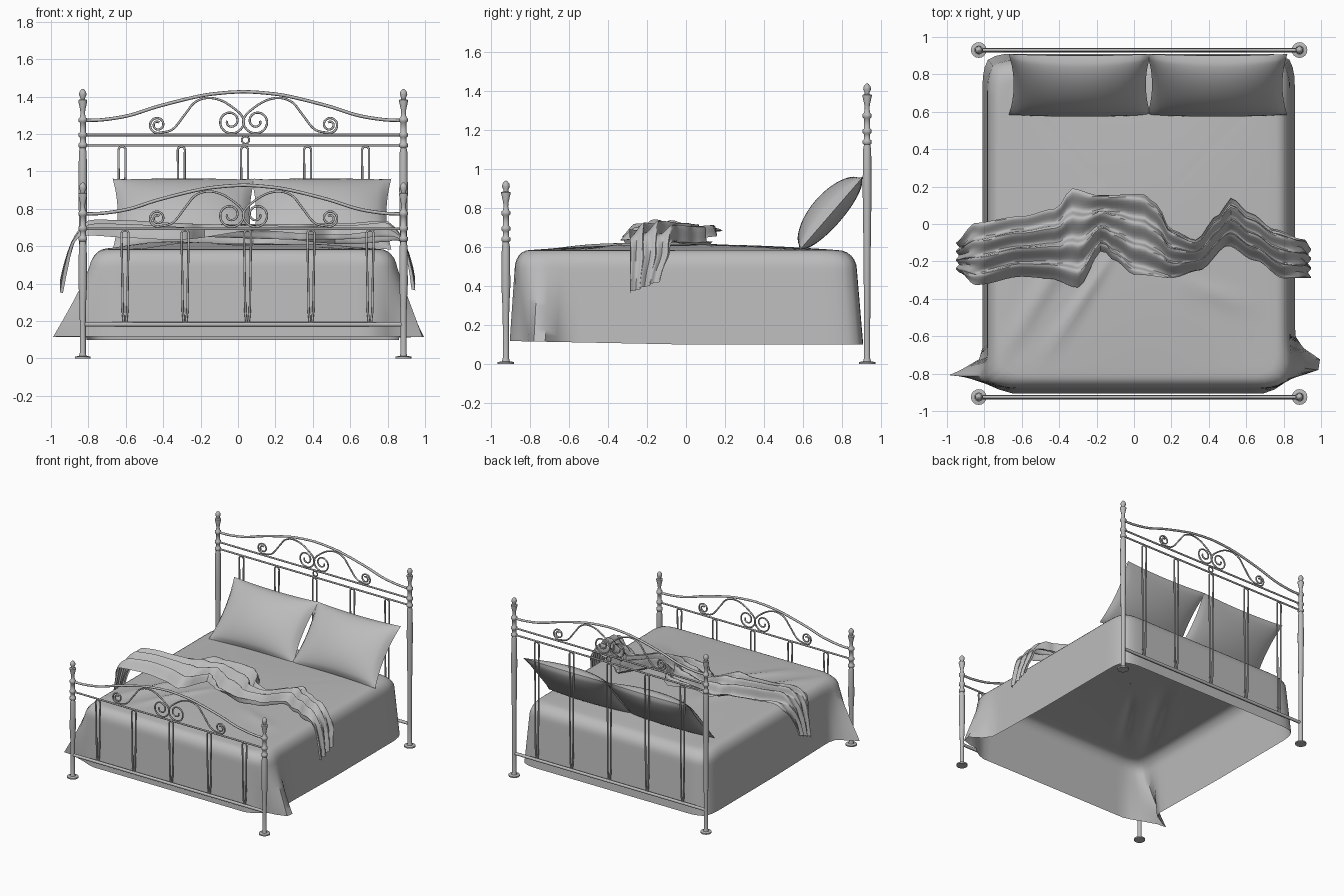
import bpy, bmesh, math
from mathutils import Vector

if "Cube" in bpy.data.objects:
    bpy.data.objects.remove(bpy.data.objects["Cube"])

grey = bpy.data.materials.new("soft_grey")
grey.diffuse_color = (0.5, 0.5, 0.5, 1)
grey.use_nodes = True
grey.node_tree.nodes["Principled BSDF"].inputs["Base Color"].default_value = grey.diffuse_color
CX = 0.03                      # centre line of the frame
POSTS = (-0.83, 0.885)
HEAD_Y, FOOT_Y = 0.93, -0.925


def finish(ob, angle=50):
    ob.data.materials.append(grey)
    bpy.ops.object.select_all(action='DESELECT')
    ob.select_set(True)
    bpy.context.view_layer.objects.active = ob
    if ob.type == 'CURVE':
        bpy.ops.object.convert(target='MESH')
    bpy.ops.object.shade_smooth_by_angle(angle=math.radians(angle))
    return ob


def wire(name, paths, y, r, cyclic=False):
    """Round bars following (x, z) paths in the plane at y."""
    cu = bpy.data.curves.new(name, 'CURVE')
    cu.dimensions = '3D'
    cu.bevel_depth, cu.bevel_resolution, cu.use_fill_caps = r, 2, True
    for p in paths:
        s = cu.splines.new('POLY')
        s.points.add(len(p) - 1)
        for q, (x, z) in zip(s.points, p):
            q.co = (x, y, z, 1)
        s.use_cyclic_u = cyclic
    ob = bpy.data.objects.new(name, cu)
    bpy.context.collection.objects.link(ob)
    return finish(ob)


def grid(name, rows, closed=False, cap=False):
    """Skin a surface over rows of points."""
    bm = bmesh.new()
    vs = [[bm.verts.new(p) for p in r] for r in rows]
    n = len(vs[0])
    for a, b in zip(vs, vs[1:]):
        for i in range(n if closed else n - 1):
            j = (i + 1) % n
            bm.faces.new((a[i], a[j], b[j], b[i]))
    if cap:
        bm.faces.new(vs[0])
        bm.faces.new(vs[-1])
    bmesh.ops.remove_doubles(bm, verts=bm.verts, dist=1e-5)
    bmesh.ops.recalc_face_normals(bm, faces=bm.faces)
    me = bpy.data.meshes.new(name)
    bm.to_mesh(me)
    bm.free()
    ob = bpy.data.objects.new(name, me)
    bpy.context.collection.objects.link(ob)
    return finish(ob)


def smooth_path(pts, n=8):
    """Catmull-Rom through the points."""
    P = [Vector(p) for p in pts]
    P = [2 * P[0] - P[1]] + P + [2 * P[-1] - P[-2]]
    out = []
    for a, b, c, d in zip(P, P[1:], P[2:], P[3:]):
        for k in range(n):
            t = k / n
            out.append(0.5 * (2 * b + (c - a) * t + (2 * a - 5 * b + 4 * c - d) * t * t
                              + (3 * b - a - 3 * c + d) * t ** 3))
    return [tuple(v) for v in out + [P[-2]]]


def lerp_table(tab, x):
    for (a, fa), (b, fb) in zip(tab, tab[1:]):
        if x <= b:
            t = max(0, (x - a) / (b - a))
            t = t * t * (3 - 2 * t)
            return fa + (fb - fa) * t
    return tab[-1][1]


def mirror(path):
    return [(2 * CX - x, z) for x, z in path]


# Turned posts: foot disc, tapering shaft, collars and finial
def post(name, x, y, drop):
    prof = [(.042, 0), (.042, .01), (.02, .014), (.016, .03), (.016, .2), (.018, .55 - drop / 2),
            (.023, .9 - drop), (.021, 1.10 - drop)]
    for zc in (1.14, 1.195, 1.275):
        prof += [(.016, zc - .014 - drop), (.023, zc - .008 - drop),
                 (.023, zc + .008 - drop), (.016, zc + .014 - drop)]
    prof += [(r, z - drop) for r, z in ((.012, 1.31), (.014, 1.33), (.024, 1.375), (.024, 1.382), (.013, 1.386),
                                        (.013, 1.395), (.02, 1.41), (.018, 1.425), (.008, 1.438), (.001, 1.442))]
    n = 16
    rows = [[(x + r * math.cos(i * math.tau / n), y + r * math.sin(i * math.tau / n), z)
             for i in range(n)] for r, z in prof]
    grid(name, rows, True, True)


# Wrought end panels: arch, rails, scrolls and looped spindles
arch = [(-.83, 1.273), (-.72, 1.277), (-.58, 1.30), (-.42, 1.35), (-.21, 1.402), (-.08, 1.42), (CX, 1.427)]


def spiral(cx, cz, r0, r1, a0, a1, n=36):
    return [(cx + (r0 + (r1 - r0) * i / n) * math.cos(a0 + (a1 - a0) * i / n),
             cz + (r0 + (r1 - r0) * i / n) * math.sin(a0 + (a1 - a0) * i / n)) for i in range(n + 1)]


small = spiral(-.43, 1.25, .014, .045, -.5 * math.pi - 1.6 * math.tau / 2 * 2, -.5 * math.pi)
large = spiral(-.04, 1.268, .074, .018, .15, .15 - 1.55 * math.tau)
sweep = smooth_path([small[-1], (-.35, 1.225), (-.28, 1.31), (-.23, 1.37), (-.16, 1.393), (-.08, 1.375),
                     (0, 1.32), large[0]])
scroll = small + sweep[1:-1] + large


def end_panel(label, y, drop, rails, spindle_x, top):
    low = lambda p: [(x, z - drop) for x, z in p]
    a = smooth_path(arch)
    full = a + mirror(a)[::-1][1:]
    wire(label + "_arch", [low(full)], y, .009)
    wire(label + "_rails", [[(POSTS[0], z), (POSTS[1], z)] for z in rails], y, .007)
    wire(label + "_lower_rail", [[(POSTS[0], .182), (POSTS[1], .182)]], y, .012)
    wire(label + "_scrolls", [low(scroll), low(mirror(scroll))], y, .006)
    loops = []
    for x in spindle_x:
        arc = [(x + .019 * math.cos(t * math.pi / 8), top - .026 + .019 * math.sin(t * math.pi / 8)) for t in range(9)]
        loops.append([(x + .006, .195), (x + .012, .25)] + arc + [(x - .012, .25), (x - .006, .195)])
    wire(label + "_spindles", loops, y, .006)
    for x, side in zip(POSTS, ("left", "right")):
        post(f"{label}_{side}_post", x, y, drop)


end_panel("headboard", HEAD_Y, 0, (1.195, 1.14), (-.62, -.303, .035, .372, .682), 1.14)
end_panel("footboard", FOOT_Y, .5, (.693,), (-.604, -.283, .051, .39, .706), .693)
wire("headboard_ring", [[(CX + .01 + .02 * math.cos(i * math.tau / 16), 1.168 + .02 * math.sin(i * math.tau / 16))
                         for i in range(16)]], HEAD_Y, .005, True)


# Bed cover: open-bottomed draped shell with flared front corners
def bump(v, c, w):
    return math.exp(-((v - c) / w) ** 2)


def ridge(x, y):
    """Raised diagonal creases on the bed top."""
    h = 0
    for x0, y0, x1, y1, w, a in ((-.15, .22, -.72, -.75, .04, .022), (-.08, -.1, -.5, -.75, .035, .016),
                                 (.2, -.3, .68, -.45, .05, .01)):
        dx, dy = x1 - x0, y1 - y0
        L = math.hypot(dx, dy)
        t = ((x - x0) * dx + (y - y0) * dy) / L / L
        d = ((x - x0) * dy - (y - y0) * dx) / L
        if 0 < t < 1:
            h += a * math.sin(math.pi * t) * bump(d, 0, w)
    return h


def cover_ring(s, z, inset, hang, n=30):
    # s scales the flat part; inset pulls in the rounded shoulders
    x0, x1, y0, y1 = -.81 + inset, .86 - inset, -.905 + inset, .91 - inset * 1.3
    mx, my = (x0 + x1) / 2, (y0 + y1) / 2
    hx, hy = (x1 - x0) / 2 * s, (y1 - y0) / 2 * s
    pts = []
    for side in range(4):
        for i in range(n):
            t = -1 + 2 * i / n
            u, v = ((t, -1), (1, t), (-t, 1), (-1, -t))[side]
            m = max(0, abs(u) + abs(v) - 1.82) / .18      # soften the corners
            k = 1 - .035 * m * m
            x, y = mx + hx * u * k, my + hy * v * k
            zz = z
            if hang == 0:
                zz += .03 * (1 - u * u * s * s) * (1 - v * v * s * s) + ridge(x, y)
            else:
                f = hang ** 1.3
                x -= .19 * f * bump(y, -.83, .07) * max(0, -u) ** 8
                x += .15 * f * bump(y, -.75, .08) * max(0, u) ** 8
                y += .06 * f * bump(y, -.88, .05) * max(0, abs(u) - .8) * 5
                zz += .02 * hang * max(0, -y)
            pts.append((x, y, zz))
    return pts


rows = [cover_ring(max(s / 16, .001), .585, .1, 0) for s in range(17)]
for i in range(1, 7):
    a = i / 6 * math.pi / 2
    rows.append(cover_ring(1, .485 + .1 * math.cos(a), .025 + .075 * (1 - math.sin(a)), i / 6 * .2))
for i in range(1, 13):
    t = i / 12
    rows.append(cover_ring(1, .485 - .385 * t, .025 * (1 - t), .2 + .8 * t))
grid("bed_cover", rows, True)


# Pillows: plump lens with pinched corners, leaning on the headboard
def pillow(name, cx, w):
    n = 28
    along = Vector((0, .32, .37)).normalized()
    out = Vector((0, -.37, .32)).normalized()
    mid = Vector((cx, .745, .772))
    for_side = []
    for sgn, thick in ((1, .105), (-1, .06)):
        for j in range(n + 1):
            v = (-1 + 2 * j / n) * (1 if sgn > 0 else -1)
            row = []
            for i in range(n + 1):
                u = -1 + 2 * i / n
                x = w / 2 * u * (1 - .07 * (1 - v * v))
                l = .25 * v * (1 - .05 * (1 - u * u))
                h = thick * ((1 - u * u) * (1 - v * v)) ** .55 * sgn
                row.append(mid + Vector((x, 0, 0)) + along * l + out * h)
            for_side.append(row)
    grid(name, for_side)


pillow("left_pillow", -.29, .76)
pillow("right_pillow", .445, .75)

# Rumpled throw: wavy strip across the bed, hanging over both sides
far = [(-.95, -.1), (-.85, 0), (-.6, .03), (-.42, .07), (-.33, .18), (-.2, .15), (.05, .17), (.12, .12), (.2, -.02),
       (.33, -.08), (.45, .05), (.52, .14), (.62, .06), (.75, -.02), (.9, -.07), (.95, -.13)]
near = [(-.95, -.26), (-.85, -.32), (-.6, -.27), (-.45, -.28), (-.3, -.33), (-.17, -.14), (-.1, -.2), (0, -.28),
        (.2, -.3), (.35, -.25), (.5, -.12), (.65, -.2), (.8, -.3), (.95, -.3)]
path = smooth_path([(-.945, .42), (-.92, .52), (-.88, .62), (-.8, .675), (-.6, .675), (-.3, .66), (0, .655), (.3, .655),
                    (.6, .66), (.8, .67), (.88, .62), (.92, .52), (.94, .43)], 10)
rows = []
for x, z in path:
    a, b = lerp_table(near, x), lerp_table(far, x)
    row = []
    side = max(0, min(1, (abs(x) - .8) / .1))
    for j in range(41):
        v = j / 40
        fold = math.sin(v * 3.5 * math.tau + 2.2 * math.sin(3 * x) + .8)
        lift = .03 * fold + .035 * math.sin(math.pi * v) + .03 * bump(v, 1, .15) * math.sin(5 * x + 1.5)
        zz = max(z + lift * (1 - side), .612 if side == 0 else 0)
        out = math.copysign(.02 * fold * side, x) if side else 0
        drop = .07 * side * (1 - v) * max(0, (.62 - z) / .2)
        row.append((x + out - math.copysign(.012, x) * side, a + (b - a) * v + .012 * fold, zz - drop))
    rows.append(row)
grid("throw_blanket", rows)
